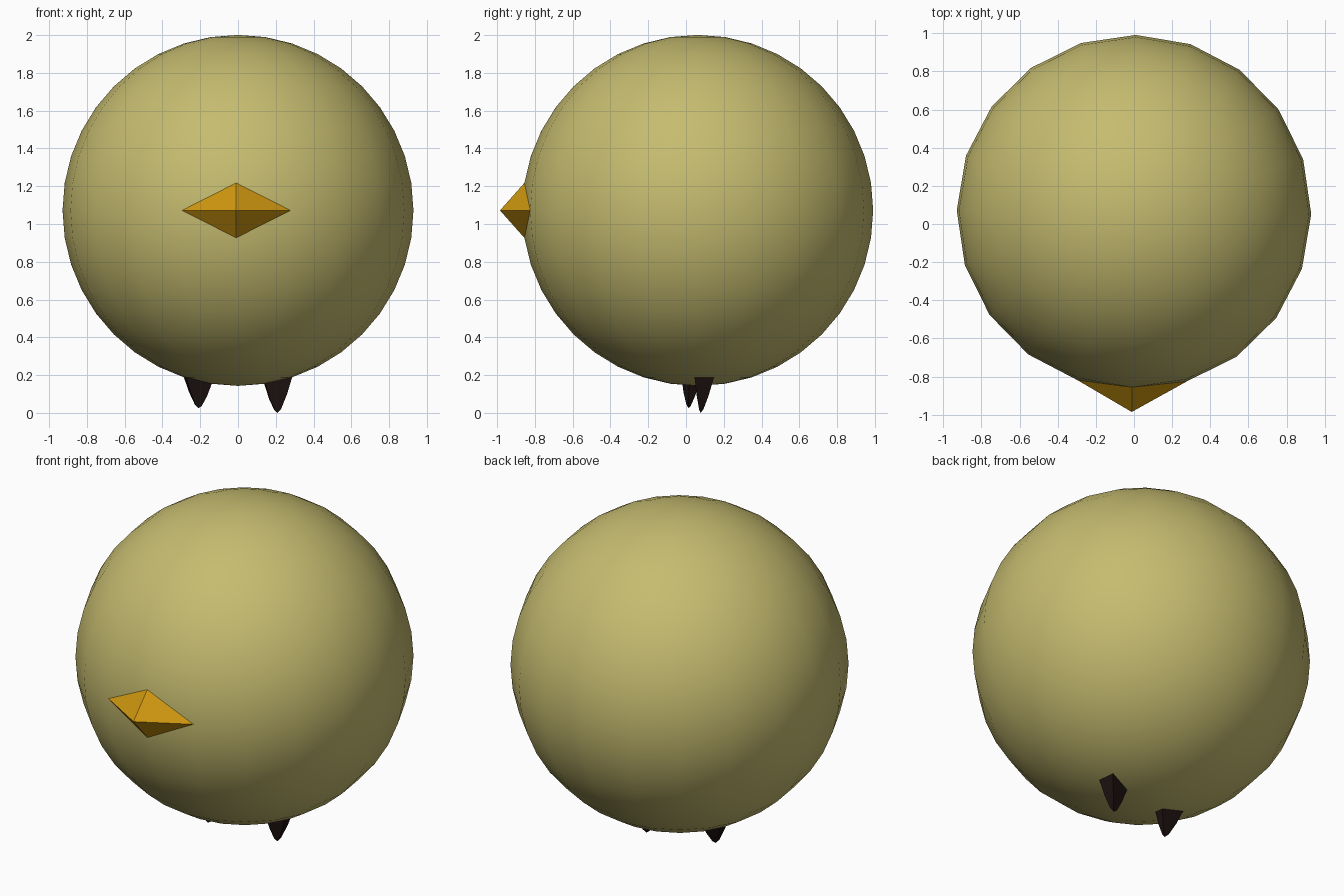
import bpy, bmesh, math
from mathutils import Vector

if "Cube" in bpy.data.objects:
    bpy.data.objects.remove(bpy.data.objects["Cube"])

R = 0.929                          # body radius
C = Vector((0, 0.062, 1.072))      # body centre
TURN = math.radians(-0.6)          # slight twist of the sphere grid
STEP_A, STEP_R = math.radians(18), math.radians(9)


def on_body(seg, ring):
    """Grid point of the body: seg counted from +x, ring counted from the bottom pole."""
    a, p = seg * STEP_A + TURN, ring * STEP_R
    return C + R * Vector((math.sin(p) * math.cos(a), math.sin(p) * math.sin(a), -math.cos(p)))


def make(name, bm, color, smooth=None):
    bmesh.ops.recalc_face_normals(bm, faces=bm.faces[:])
    me = bpy.data.meshes.new(name)
    bm.to_mesh(me)
    bm.free()
    ob = bpy.data.objects.new(name, me)
    bpy.context.collection.objects.link(ob)
    mat = bpy.data.materials.new(name + "_colour")
    mat.diffuse_color = (*color, 1)
    mat.use_nodes = True
    mat.node_tree.nodes["Principled BSDF"].inputs["Base Color"].default_value = mat.diffuse_color
    me.materials.append(mat)
    if smooth:
        bpy.ops.object.select_all(action='DESELECT')
        ob.select_set(True)
        bpy.context.view_layer.objects.active = ob
        bpy.ops.object.shade_smooth_by_angle(angle=math.radians(smooth))
    return ob


# Round body
bm = bmesh.new()
bmesh.ops.create_uvsphere(bm, u_segments=20, v_segments=20, radius=R)
for v in bm.verts:
    x, y = v.co.xy
    v.co.x = x * math.cos(TURN) - y * math.sin(TURN)
    v.co.y = x * math.sin(TURN) + y * math.cos(TURN)
bmesh.ops.translate(bm, verts=bm.verts[:], vec=C)
make("body", bm, (0.56, 0.50, 0.16), 30)

# Beak: four-sided pyramid rising from the body grid
bm = bmesh.new()
rim = [bm.verts.new(on_body(s, r)) for s, r in ((14, 10), (15, 9), (16, 10), (15, 11))]
tip = bm.verts.new((-0.012, -0.985, 1.072))
for i in range(4):
    bm.faces.new((rim[i], rim[(i + 1) % 4], tip))
make("beak", bm, (0.62, 0.31, 0.005))


# Feet: one body quad each, tapered down to a blunt point
def foot(name, first_seg, tip):
    tip = Vector(tip)
    bm = bmesh.new()
    corners = [on_body(first_seg + s, r) for s, r in ((-0.15, 1), (-0.15, 2), (1, 2), (1, 1))]
    mid = sum(corners, Vector()) / 4
    rings = [[bm.verts.new(c) for c in corners]]
    for t, scale in ((0.5, 0.64), (0.9, 0.24)):
        centre = mid.lerp(tip, t)
        rings.append([bm.verts.new(centre + (c - mid) * scale) for c in corners])
    end = bm.verts.new(tip)
    for a, b in zip(rings, rings[1:]):
        for i in range(4):
            j = (i + 1) % 4
            bm.faces.new((a[i], a[j], b[j], b[i]))
    for i in range(4):
        bm.faces.new((rings[-1][i], rings[-1][(i + 1) % 4], end))
    make(name, bm, (0.012, 0.006, 0.005), 40)


foot("right_foot", 0, (0.21, 0.078, 0.0))
foot("left_foot", 10, (-0.21, 0.014, 0.025))
